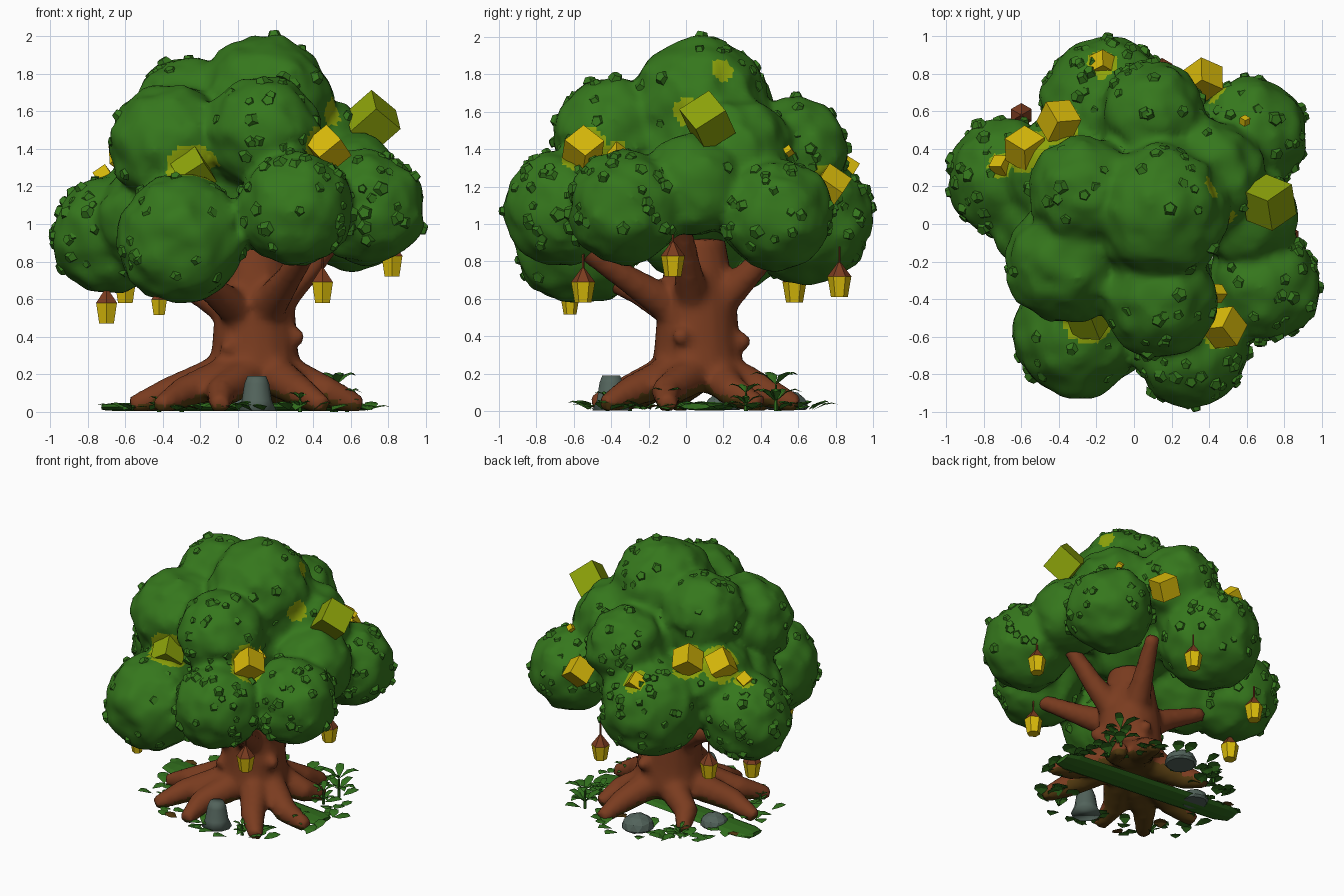
import bpy, bmesh, math, random
from mathutils import Vector, Matrix, Euler, noise

random.seed(4)
cube = bpy.data.objects.get("Cube")
if cube:
    bpy.data.objects.remove(cube, do_unlink=True)


def material(name, r, g, b):
    m = bpy.data.materials.new(name)
    m.use_nodes = True
    m.diffuse_color = (r, g, b, 1)
    bsdf = next(n for n in m.node_tree.nodes if n.type == 'BSDF_PRINCIPLED')
    bsdf.inputs["Base Color"].default_value = (r, g, b, 1)
    bsdf.inputs["Roughness"].default_value = 0.9
    return m


LEAF = material("leaf green", 0.036, 0.185, 0.012)
DARK = material("undergrowth green", 0.03, 0.155, 0.012)
BARK = material("bark brown", 0.195, 0.045, 0.014)
SOIL = material("soil brown", 0.085, 0.042, 0.005)
GOLD = material("golden yellow", 0.69, 0.49, 0.003)
OLIVE = material("yellow green", 0.27, 0.37, 0.003)
STONE = material("stone grey", 0.085, 0.125, 0.105)


def make(name, bm, *mats, smooth=False):
    me = bpy.data.meshes.new(name)
    bmesh.ops.recalc_face_normals(bm, faces=bm.faces)
    bm.to_mesh(me)
    bm.free()
    for m in mats:
        me.materials.append(m)
    me.polygons.foreach_set("use_smooth", [smooth] * len(me.polygons))
    ob = bpy.data.objects.new(name, me)
    bpy.context.scene.collection.objects.link(ob)
    return ob


def fuse(ob, voxel, rounds):
    """Blend overlapping volumes into one skin and bake the result."""
    rm = ob.modifiers.new("fuse", 'REMESH')
    rm.mode, rm.voxel_size, rm.use_smooth_shade = 'VOXEL', voxel, True
    sm = ob.modifiers.new("soften", 'SMOOTH')
    sm.factor, sm.iterations = 0.5, rounds
    dep = bpy.context.evaluated_depsgraph_get()
    me = bpy.data.meshes.new_from_object(ob.evaluated_get(dep))
    ob.modifiers.clear()
    ob.data = me
    return me


def lump(n, c):
    """Radius factor of an uneven leaf mass in direction n."""
    return (1 + 0.1 * noise.noise(n * 2.6 + Vector(c) * 5)
            + 0.07 * noise.noise(n * 7 + Vector(c) * 3))


def ball(bm, c, r, squash=1.0, detail=3, lumpy=False):
    made = bmesh.ops.create_icosphere(bm, subdivisions=detail, radius=1)
    for v in made["verts"]:
        n = v.co.normalized()
        k = r * (lump(n, c) if lumpy else 1)
        v.co = Vector(c) + Vector((n.x * k, n.y * k, n.z * k * squash))


def cone(bm, c, r1, r2, h, sides, mat=0, turn=None):
    """Tapered prism whose base sits at c."""
    m = Matrix.Translation(c) @ (turn or Matrix()) @ Matrix.Translation((0, 0, h / 2))
    made = bmesh.ops.create_cone(bm, cap_ends=True, segments=sides, radius1=r1,
                                 radius2=r2, depth=h, matrix=m)
    for f in {f for v in made["verts"] for f in v.link_faces}:
        f.material_index = mat


def tube(bm, pts, radii, sides=10):
    rings = []
    pts = [Vector(p) for p in pts]
    for i, p in enumerate(pts):
        d = (pts[min(i + 1, len(pts) - 1)] - pts[max(i - 1, 0)]).normalized()
        q = d.to_track_quat('Z', 'Y')
        rings.append([bm.verts.new(p + q @ Vector((math.cos(a), math.sin(a), 0)) * radii[i])
                      for a in (2 * math.pi * k / sides for k in range(sides))])
    for a, b in zip(rings, rings[1:]):
        for k in range(sides):
            bm.faces.new((a[k], a[(k + 1) % sides], b[(k + 1) % sides], b[k]))
    bm.faces.new(rings[0][::-1])
    bm.faces.new(rings[-1])


# Trunk with spreading roots and branches, fused into one skin
bm = bmesh.new()
mid = Vector((0.09, 0.06, 0))
tube(bm, [mid + Vector((0, 0, z)) for z in (0.1, 0.2, 0.35, 0.55, 0.7, 0.92)],
     (0.2, 0.25, 0.23, 0.215, 0.19, 0.15), 16)
ROOTS = [(-0.42, -0.4), (-0.1, -0.5), (0.46, -0.44), (0.66, -0.1),
         (0.45, 0.4), (0.3, 0.6), (-0.28, 0.44), (-0.57, -0.03)]
for x, y in ROOTS:
    end = Vector((x, y, 0.03))
    side = Vector((-y, x, 0)) * random.uniform(-0.12, 0.12)
    tube(bm, [mid + Vector((0, 0, 0.29)), mid.lerp(end, 0.38) + Vector((0, 0, 0.16)),
              mid.lerp(end, 0.7) + side + Vector((0, 0, 0.08)), end],
         (0.12, 0.105, 0.085, 0.05))
BRANCHES = [(0.6, -0.03, 1.04), (0.4, -0.6, 0.9), (-0.3, -0.5, 0.74),
            (-0.45, 0.2, 0.74), (0.28, 0.54, 0.95)]
for b in BRANCHES:
    end = Vector(b)
    bend = mid.lerp(end, 0.55)
    bend.z = 0.57 + (end.z - 0.57) * 0.4
    tube(bm, [mid + Vector((0, 0, 0.47)), bend, end], (0.12, 0.075, 0.05))
for knot in [(0.31, -0.03, 0.4), (-0.05, -0.12, 0.34), (0.15, 0.3, 0.37), (0.12, -0.15, 0.6)]:
    ball(bm, knot, 0.05, detail=2)
me = fuse(make("trunk", bm, BARK, SOIL), 0.026, 3)
for v in me.vertices:
    v.co.z = max(v.co.z, 0.004)
for p in me.polygons:
    p.material_index = int(p.center.z < 0.14 and p.normal.z < -0.3)

# Tilted blossom blocks set into the canopy: position, size, colour
BLOCKS = [((0.72, 0.115, 1.55), 0.19, OLIVE), ((0.48, -0.55, 1.4), 0.15, GOLD),
          ((0.37, 0.77, 1.2), 0.145, GOLD), ((-0.4, 0.55, 1.41), 0.15, GOLD),
          ((-0.58, 0.4, 1.37), 0.15, GOLD), ((-0.71, 0.31, 1.25), 0.08, GOLD),
          ((-0.17, 0.85, 1.29), 0.1, GOLD), ((0.44, -0.37, 1.38), 0.07, GOLD),
          ((0.59, 0.55, 1.39), 0.04, GOLD), ((-0.24, -0.5, 1.28), 0.16, OLIVE)]
for i, (c, s, m) in enumerate(BLOCKS):
    bm = bmesh.new()
    turn = Euler((0.7, 0.6, 0.6 + 0.5 * i)).to_matrix().to_4x4()
    bmesh.ops.create_cube(bm, size=s, matrix=Matrix.Translation(c) @ turn)
    make("blossom_block_%d" % (i + 1), bm, m)

# Canopy of fused leaf masses: x, y, z, radius, number of leaf tufts
BLOBS = [(-0.68, 0.25, 0.94, 0.31, 64), (-0.3, -0.58, 0.92, 0.345, 48), (0.3, -0.67, 1.08, 0.305, 64),
         (0.69, -0.32, 1.09, 0.305, 64), (0.61, 0.03, 1.2, 0.275, 8), (0.62, 0.48, 1.05, 0.3, 64),
         (-0.15, 0.64, 1.03, 0.355, 80), (0.14, -0.4, 1.48, 0.305, 32), (-0.36, -0.2, 1.42, 0.325, 9),
         (-0.27, 0.18, 1.6, 0.29, 32), (0.1, 0.58, 1.39, 0.285, 40), (0.14, 0.07, 1.635, 0.365, 24),
         (0.38, 0.25, 1.37, 0.32, 8), (-0.38, 0.27, 1.19, 0.3, 4), (0.05, 0.05, 1.31, 0.42, 0),
         (-0.42, 0.02, 1.02, 0.32, 0)]
bm = bmesh.new()
for x, y, z, r, n in BLOBS:
    ball(bm, (x, y, z), r, 1.0, 4, True)
me = fuse(make("canopy", bm, LEAF, OLIVE, smooth=True), 0.026, 5)

# Yellow-green blush around each block, plus two bare spots
SPOTS = [(c, s * 0.9) for c, s, m in BLOCKS[1:]] + [((0.43, 0.2, 1.83), 0.065), ((0.5, 0.0, 1.6), 0.075)]
for p in me.polygons:
    p.material_index = int(any((p.center - Vector(c)).length < r for c, r in SPOTS))

# Faceted leaf tufts on the exposed surface of each mass
bm = bmesh.new()
for x, y, z, r, n in BLOBS:
    c = Vector((x, y, z))
    for i in range(n):
        d = Vector([random.gauss(0, 1) for k in range(3)]).normalized()
        p = c + d * (r * lump(d, c) - 0.022)
        if d.z < -0.65 or any((p - Vector(o[:3])).length < o[3] * 0.98
                              for o in BLOBS if o[:3] != (x, y, z)):
            continue
        s = random.uniform(0.03, 0.048)
        turn = d.to_track_quat('Z', 'Y').to_matrix().to_4x4() @ Euler(
            (random.uniform(-.4, .4), random.uniform(-.4, .4), random.uniform(0, 6))).to_matrix().to_4x4()
        cone(bm, p, s, s * 0.65, 0.036, 5, 0, turn)
make("leaf_tufts", bm, LEAF)

# Hanging lantern fruit: cord, cap and tapered body
for i, (x, y, z) in enumerate([(-0.7, 0.2, 0.53), (-0.42, -0.62, 0.56), (-0.6, 0.58, 0.64),
                               (0.45, -0.55, 0.64), (0.82, -0.07, 0.78), (0.15, 0.82, 0.67)]):
    s = 0.75 if i == 1 else 1.0
    bm = bmesh.new()
    cone(bm, (x, y, z - 0.06 * s), 0.045 * s, 0.064 * s, 0.11 * s, 6, 0)
    cone(bm, (x, y, z + 0.05 * s), 0.064 * s, 0.008, 0.075 * s, 6, 1)
    cone(bm, (x, y, z + 0.09 * s), 0.006, 0.006, 0.12, 5, 1)
    make("hanging_fruit_%d" % (i + 1), bm, GOLD, BARK)

# Stones: one tall and waisted, two low and domed
bm = bmesh.new()
tube(bm, [(0.1, -0.4, z) for z in (0.004, 0.06, 0.15, 0.19)], (0.105, 0.08, 0.066, 0.05), 10)
make("tall_stone", bm, STONE, smooth=True)
for i, (x, y, r) in enumerate([(0.03, 0.54, 0.115), (-0.38, 0.2, 0.1)]):
    bm = bmesh.new()
    ball(bm, (x, y, 0.02), r, 0.8, 2)
    for v in bm.verts:
        v.co.z = max(v.co.z, 0.005)
    make("low_stone_%d" % (i + 1), bm, STONE)


def leaf(bm, root, heading, rise, length, width, mat=0):
    """Folded pointed leaf that rises and then droops."""
    along = Vector((math.cos(heading), math.sin(heading), 0))
    across = Vector((-along.y, along.x, 0)) * width
    spine = [Vector(root) + along * length * t + Vector((0, 0, rise * h))
             for t, h in ((0, 0), (0.4, 0.8), (0.75, 1), (1, 0.75))]
    v = [bm.verts.new(p) for p in spine]
    edge = [[bm.verts.new(spine[k] + across * s * w - Vector((0, 0, 0.005)))
             for k, w in ((1, 1), (2, 0.8))] for s in (1, -1)]
    for a, b in edge:
        for f in ((v[0], v[1], a), (v[1], v[2], b, a), (v[2], v[3], b)):
            bm.faces.new(f).material_index = mat


# Fallen leaves around the roots and a long broad blade lying across
bm = bmesh.new()
for i in range(85):
    a = random.uniform(0, 2 * math.pi)
    r = random.uniform(0.47, 0.7)
    p = (0.03 + r * 1.02 * math.cos(a), 0.05 + r * 0.92 * math.sin(a), 0.008)
    leaf(bm, p, random.uniform(0, 6.3), random.uniform(0.02, 0.05),
         random.uniform(0.09, 0.13), random.uniform(0.034, 0.052), int(i % 24 == 0))
make("ground_leaves", bm, DARK, SOIL)
bm = bmesh.new()
a, b = Vector((-0.72, 0.2, 0.025)), Vector((0.69, 0.05, 0.025))
tube(bm, [a, a.lerp(b, 0.06), a.lerp(b, 0.94), b], (0.08, 0.11, 0.11, 0.08), 8)
for v in bm.verts:
    v.co.z = 0.025 + (v.co.z - 0.025) * 0.2
make("ground_blade", bm, DARK)

# Small ferns
for i, (x, y, s) in enumerate([(0.52, 0.48, 1.0), (0.58, -0.1, 0.6), (0.33, -0.42, 0.5),
                               (-0.3, 0.5, 0.5), (0.5, 0.32, 0.7), (-0.42, -0.3, 0.4)]):
    bm = bmesh.new()
    cone(bm, (x, y, 0), 0.012, 0.006, 0.14 * s, 5)
    for k in range(9):
        leaf(bm, (x, y, (0.05 + 0.09 * (k % 2)) * s), k * 0.7, 0.07 * s, 0.14 * s, 0.03 * s)
    make("fern_%d" % (i + 1), bm, DARK)
